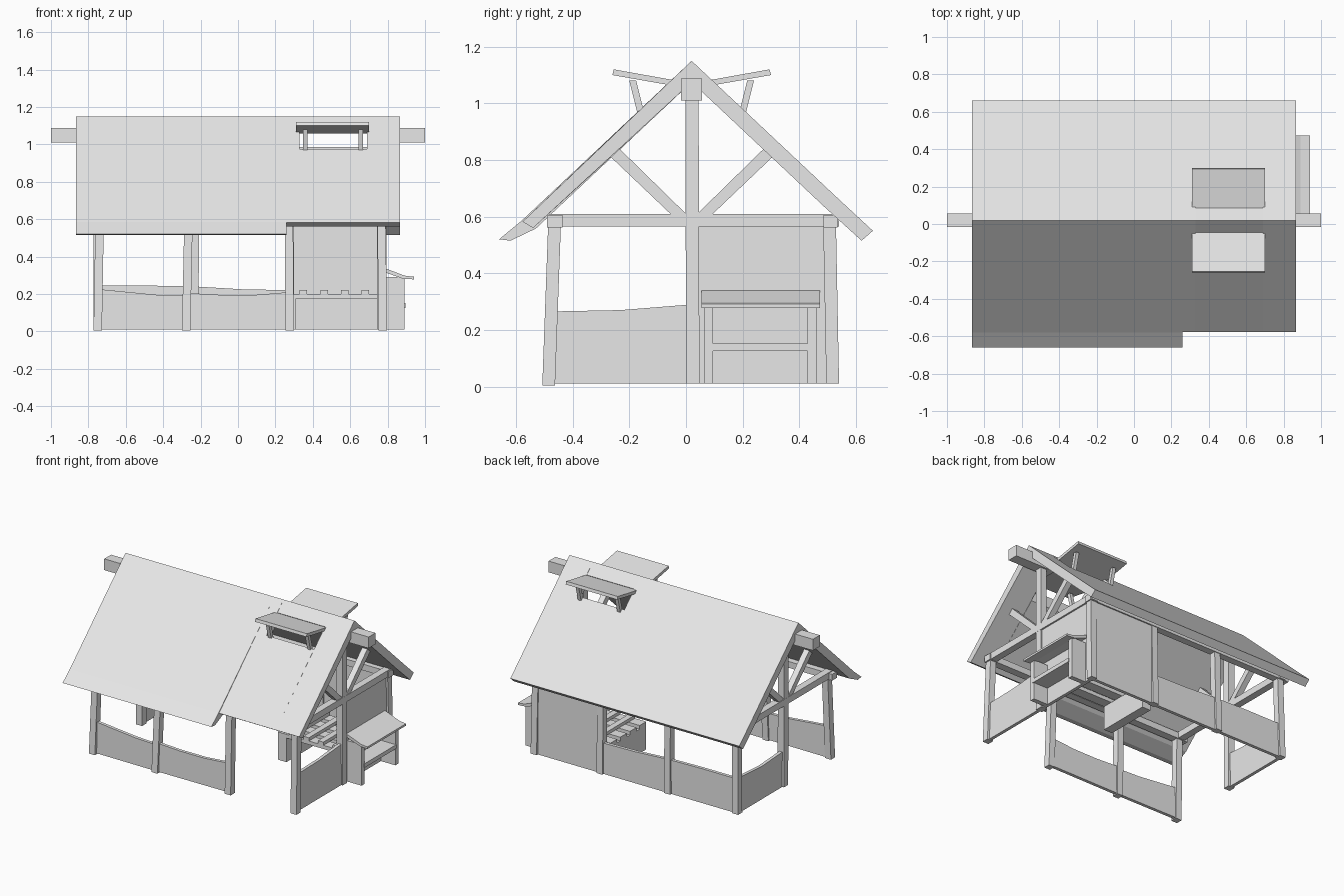
import bpy
import bmesh
from mathutils import Vector

if "Cube" in bpy.data.objects:
    bpy.data.objects.remove(bpy.data.objects["Cube"])

grey = bpy.data.materials.new("plain grey")
grey.use_nodes = True
grey.diffuse_color = (0.8, 0.8, 0.8, 1)
grey.node_tree.nodes["Principled BSDF"].inputs["Base Color"].default_value = (0.8, 0.8, 0.8, 1)


def loft(name, start, end):
    """Solid between two matching polygons."""
    bm = bmesh.new()
    a = [bm.verts.new(p) for p in start]
    b = [bm.verts.new(p) for p in end]
    n = len(a)
    bm.faces.new(a)
    bm.faces.new(b[::-1])
    for i in range(n):
        j = (i + 1) % n
        bm.faces.new((a[i], b[i], b[j], a[j]))
    bmesh.ops.recalc_face_normals(bm, faces=bm.faces)
    mesh = bpy.data.meshes.new(name)
    bm.to_mesh(mesh)
    bm.free()
    mesh.materials.append(grey)
    obj = bpy.data.objects.new(name, mesh)
    bpy.context.collection.objects.link(obj)
    return obj


def extrude_x(name, profile, x0, x1):
    """Profile of (y, z) points pushed along x."""
    return loft(name, [(x0, y, z) for y, z in profile], [(x1, y, z) for y, z in profile])


def extrude_y(name, profile, y0, y1):
    """Profile of (x, z) points pushed along y."""
    return loft(name, [(x, y0, z) for x, z in profile], [(x, y1, z) for x, z in profile])


def box(name, x0, x1, y0, y1, z0, z1):
    return extrude_x(name, [(y0, z0), (y1, z0), (y1, z1), (y0, z1)], x0, x1)


def post(name, foot, head, width=0.045):
    """Leaning upright with level ends."""
    h = width / 2
    ring = [Vector((sx * h, sy * h, 0)) for sx, sy in ((-1, -1), (1, -1), (1, 1), (-1, 1))]
    return loft(name, [Vector(foot) + r for r in ring], [Vector(head) + r for r in ring])


def panel(name, p, q, tops, thick=0.022):
    """Upright board wall from p to q with a wavy top edge."""
    p, q = Vector((*p, 0)), Vector((*q, 0))
    side = Vector((p.y - q.y, q.x - p.x, 0)).normalized() * thick / 2
    n = len(tops) - 1
    up = Vector((0, 0, 1))
    outline = [p + up * 0.01, q + up * 0.01]
    outline += [p.lerp(q, i / n) + up * tops[i] for i in range(n, -1, -1)]
    return loft(name, [v + side for v in outline], [v - side for v in outline])


# Roof slabs, split around the smoke vent
RIDGE = 0.02


def outer(y):
    return 1.15 - 0.94 * abs(y - RIDGE)


def inner(y):
    return outer(y) - 0.075


def eave(tip, tip_z, kink):
    s = 1 if tip > 0 else -1
    return [(RIDGE, 1.15), (kink, outer(kink)), (tip, tip_z),
            (tip - s * 0.04, 0.515), (kink - s * 0.05, inner(kink - s * 0.05)), (RIDGE, 1.075)]


X0, X1, V0, V1 = -0.865, 0.867, 0.33, 0.69
front_long = eave(-0.66, 0.52, -0.58)
front_short = [(RIDGE, 1.15), (-0.577, 0.582), (-0.54, 0.56), (RIDGE, 1.075)]
back = eave(0.66, 0.55, 0.54)
extrude_x("front_roof_long", front_long, X0, 0.26)
extrude_x("front_roof_inner", front_short, 0.26, V0)
extrude_x("front_roof_end", front_short, V1, X1)
extrude_x("back_roof_main", back, X0, V0)
extrude_x("back_roof_end", back, V1, X1)
extrude_x("roof_ridge_strip", [(RIDGE, 1.15), (-0.045, 1.085), (-0.03, 1.06),
                               (0.07, 1.06), (0.085, 1.085)], V0, V1)
extrude_x("front_roof_below_vent",
          [(-0.165, outer(-0.165))] + front_short[1:3] + [(-0.165, inner(-0.165))], V0, V1)
extrude_x("back_roof_below_vent",
          [(0.195, outer(0.195))] + back[1:5] + [(0.195, inner(0.195))], V0, V1)

# Vent canopies and their struts
for side, label in ((-1, "front"), (1, "back")):
    def at(d):
        return RIDGE + side * d
    extrude_x(label + "_vent_canopy",
              [(at(0.035), 1.077), (at(0.275), 1.12), (at(0.28), 1.10), (at(0.035), 1.057)],
              0.31, 0.70)
    for x in (0.36, 0.657):
        post(label + "_vent_strut", (x, at(0.178), 0.96), (x, at(0.208), 1.08), 0.024)

# Ridge beam, open across the vent
box("ridge_beam_long", -1, V0, -0.017, 0.057, 1.01, 1.087)
box("ridge_beam_end", V1, 1, -0.017, 0.057, 1.01, 1.087)

# Posts along the front and back, and wall plates above them
FRONT, BACK = -0.472, 0.515
for x, lean in ((-0.75, 0.01), (-0.277, 0.012), (0.277, -0.005), (0.775, -0.008)):
    post("front_post", (x, FRONT - 0.013, 0.004), (x + lean, FRONT + 0.008, 0.58))
for x, lean in ((-0.75, 0.01), (-0.235, 0.005), (0.277, 0), (0.775, -0.005)):
    post("back_post", (x, BACK + 0.003, 0.01), (x + lean, BACK - 0.008, 0.58))
box("front_wall_plate", -0.80, 0.80, -0.49, -0.437, 0.562, 0.605)
box("back_wall_plate", -0.80, 0.80, 0.485, 0.535, 0.562, 0.605)

# Gable frames
for x, label in ((-0.75, "open_end"), (0.768, "work_end")):
    post(label + "_king_post", (x, 0.024, 0.01), (x, 0.021, 1.03), 0.047)
    box(label + "_tie_beam", x - 0.024, x + 0.024, -0.49, 0.54, 0.565, 0.61)
    for s in (-1, 1):
        extrude_x(label + "_brace",
                  [(RIDGE + s * a, z) for a, z in
                   ((0.02, 0.61), (0.075, 0.61), (0.285, 0.81), (0.255, 0.84))],
                  x - 0.02, x + 0.02)

# Low walls
panel("front_low_wall_a", (-0.74, -0.477), (-0.277, -0.48), [0.225, 0.21, 0.195, 0.19])
panel("front_low_wall_b", (-0.277, -0.48), (0.277, -0.477), [0.205, 0.195, 0.195, 0.21])
panel("back_low_wall_a", (-0.74, BACK), (-0.235, BACK), [0.245, 0.245, 0.24])
panel("back_low_wall_b", (-0.235, BACK), (0.277, BACK), [0.24, 0.225, 0.22])
panel("side_low_wall_open_end", (-0.75, 0.02), (-0.75, BACK), [0.25, 0.235, 0.25])
panel("side_low_wall_work_end", (0.77, -0.48), (0.77, 0.02), [0.265, 0.27, 0.29])

# Full walls round the work corner
panel("back_full_wall", (0.277, BACK), (0.77, BACK), [0.575, 0.575])
panel("side_full_wall", (0.77, 0.02), (0.77, BACK), [0.575, 0.575])

# Outside shelf stand
for y in (0.08, 0.445):
    box("stand_side", 0.78, 0.89, y - 0.016, y + 0.016, 0.01, 0.29)
box("stand_shelf", 0.78, 0.895, 0.09, 0.435, 0.125, 0.152)
extrude_y("stand_cover", [(0.78, 0.34), (0.89, 0.298), (0.94, 0.292),
                          (0.94, 0.278), (0.88, 0.282), (0.78, 0.318)], 0.055, 0.473)

# Hearth table: a pedestal, rails and an open slatted top
box("hearth_pedestal", 0.245, 0.31, 0.08, 0.45, 0.01, 0.175)
for i in range(4):
    y = 0.08 + i * 0.105
    box("hearth_slat", 0.245, 0.76, y, y + 0.07, 0.175, 0.20)
for i in range(4):
    x = 0.33 + i * 0.11
    box("hearth_cross_bar", x, x + 0.04, 0.08, 0.465, 0.20, 0.222)
